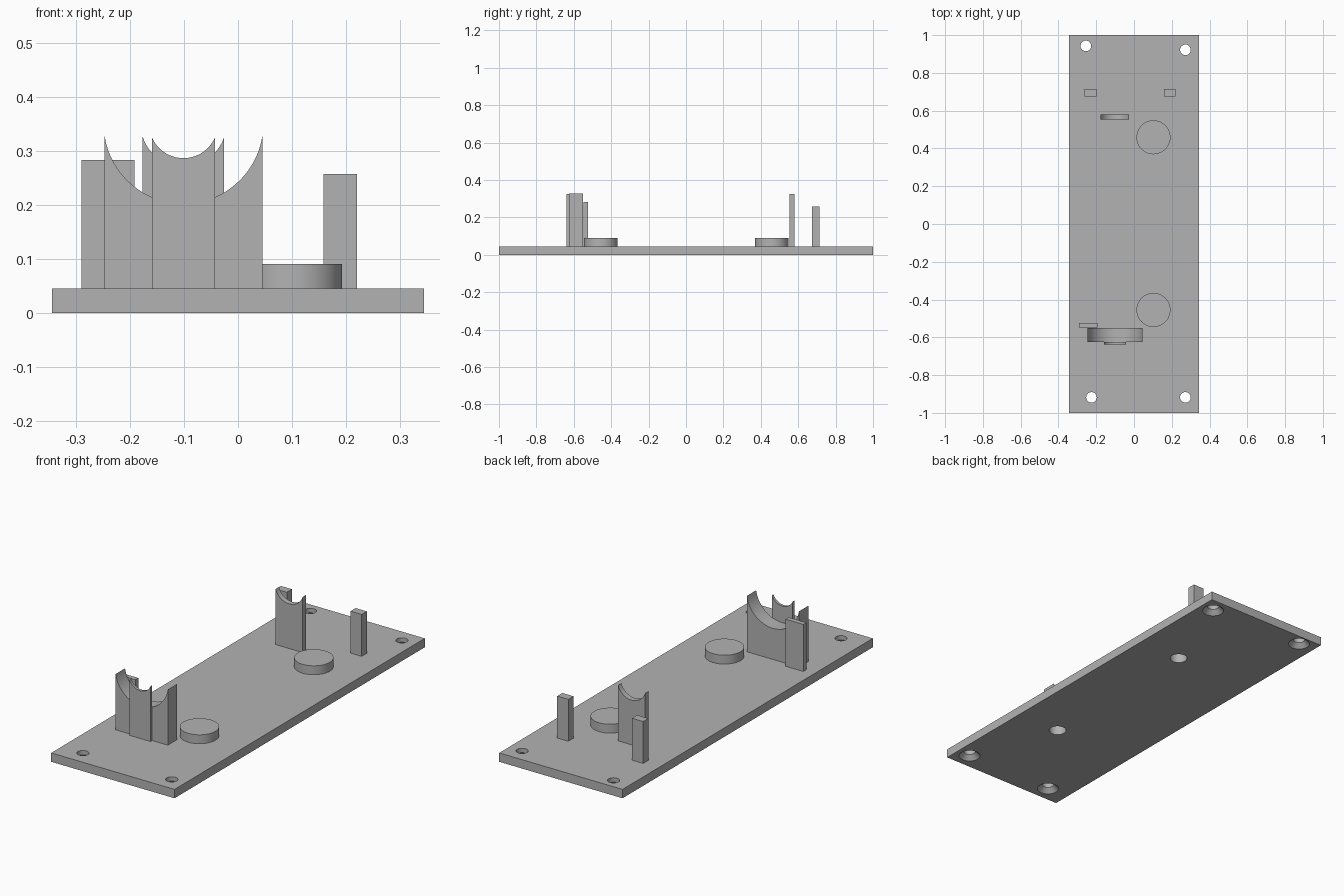
import bpy, bmesh, math
from mathutils import Vector

cube = bpy.data.objects.get("Cube")
if cube:
    bpy.data.objects.remove(cube, do_unlink=True)

grey = bpy.data.materials.new("plain grey")
grey.use_nodes = True
grey.diffuse_color = (0.45, 0.45, 0.45, 1)
grey.node_tree.nodes["Principled BSDF"].inputs["Base Color"].default_value = (0.45, 0.45, 0.45, 1)

PLATE_TOP = 0.045
SEGMENTS = 48


def finish(name, bm, location=(0, 0, 0)):
    bmesh.ops.recalc_face_normals(bm, faces=bm.faces)
    mesh = bpy.data.meshes.new(name)
    bm.to_mesh(mesh)
    bm.free()
    mesh.materials.append(grey)
    obj = bpy.data.objects.new(name, mesh)
    obj.location = location
    bpy.context.collection.objects.link(obj)
    return obj


def smooth(obj):
    bpy.ops.object.select_all(action="DESELECT")
    obj.select_set(True)
    bpy.context.view_layer.objects.active = obj
    bpy.ops.object.shade_smooth_by_angle(angle=math.radians(30))


def box(name, x0, x1, y0, y1, z0, z1):
    bm = bmesh.new()
    bmesh.ops.create_cube(bm, size=1)
    bmesh.ops.scale(bm, vec=(x1 - x0, y1 - y0, z1 - z0), verts=bm.verts)
    return finish(name, bm, ((x0 + x1) / 2, (y0 + y1) / 2, (z0 + z1) / 2))


def lathe(name, profile, x, y):
    """Spin a profile of (radius, height) points around the z axis."""
    bm = bmesh.new()
    verts = [bm.verts.new((r, 0, z)) for r, z in profile]
    edges = [bm.edges.new(pair) for pair in zip(verts, verts[1:])]
    bmesh.ops.spin(bm, geom=verts + edges, cent=(0, 0, 0), axis=(0, 0, 1),
                   angle=math.tau, steps=SEGMENTS, use_merge=True)
    bmesh.ops.remove_doubles(bm, verts=bm.verts, dist=1e-5)
    return finish(name, bm, (x, y, 0))


def cradle(name, x, half_width, radius, axis_z, y0, y1):
    """Upright slab whose top is cut by a round trough."""
    sweep = math.asin(half_width / radius)
    steps = 32
    points = [(-half_width, PLATE_TOP), (half_width, PLATE_TOP)]
    for i in range(steps + 1):
        a = sweep * (1 - 2 * i / steps)
        points.append((radius * math.sin(a), axis_z - radius * math.cos(a)))
    bm = bmesh.new()
    face = bm.faces.new([bm.verts.new((px, y0, pz)) for px, pz in points])
    result = bmesh.ops.extrude_face_region(bm, geom=[face], use_keep_orig=True)
    moved = [v for v in result["geom"] if isinstance(v, bmesh.types.BMVert)]
    bmesh.ops.translate(bm, vec=Vector((0, y1 - y0, 0)), verts=moved)
    smooth(finish(name, bm, (x, 0, 0)))


# Base plate with countersunk screw holes and two bores
plate = box("base_plate", -0.345, 0.345, -1, 1, 0, PLATE_TOP)
screw_spots = [(-0.255, 0.943), (0.272, 0.922), (-0.225, -0.918), (0.272, -0.918)]
boss_spots = [(0.103, 0.459), (0.103, -0.455)]
screw_cut = [(0, -0.01), (0.051, -0.01), (0.051, 0), (0.028, 0.023), (0.028, 0.06), (0, 0.06)]
bore_cut = [(0, -0.01), (0.041, -0.01), (0.041, 0.06), (0, 0.06)]
cutters = [lathe("screw_hole_cutter", screw_cut, *s) for s in screw_spots]
cutters += [lathe("bore_cutter", bore_cut, *s) for s in boss_spots]
bpy.context.view_layer.objects.active = plate
for cutter in cutters:
    cut = plate.modifiers.new("hole", "BOOLEAN")
    cut.operation = "DIFFERENCE"
    cut.solver = "EXACT"
    cut.object = cutter
    bpy.ops.object.modifier_apply(modifier=cut.name)
    bpy.data.objects.remove(cutter, do_unlink=True)
smooth(plate)

# Round bosses, hollow underneath
boss = [(0, 0.09), (0.09, 0.09), (0.09, PLATE_TOP), (0.041, PLATE_TOP), (0.041, 0.075), (0, 0.075)]
for label, spot in zip(("back", "front"), boss_spots):
    smooth(lathe(label + "_boss", boss, *spot))

# Round-bottomed cradles sharing one axis
cradle("front_small_cradle", -0.101, 0.0585, 0.0635, 0.35, -0.638, -0.625)
cradle("front_large_cradle", -0.101, 0.146, 0.1478, 0.35, -0.625, -0.55)
cradle("back_cradle", -0.101, 0.0755, 0.0792, 0.35, 0.553, 0.58)

# Upright posts
box("front_stop", -0.29, -0.192, -0.547, -0.523, PLATE_TOP, 0.283)
box("back_right_post", -0.261, -0.199, 0.674, 0.715, PLATE_TOP, 0.257)
box("back_left_post", 0.158, 0.22, 0.674, 0.715, PLATE_TOP, 0.257)
